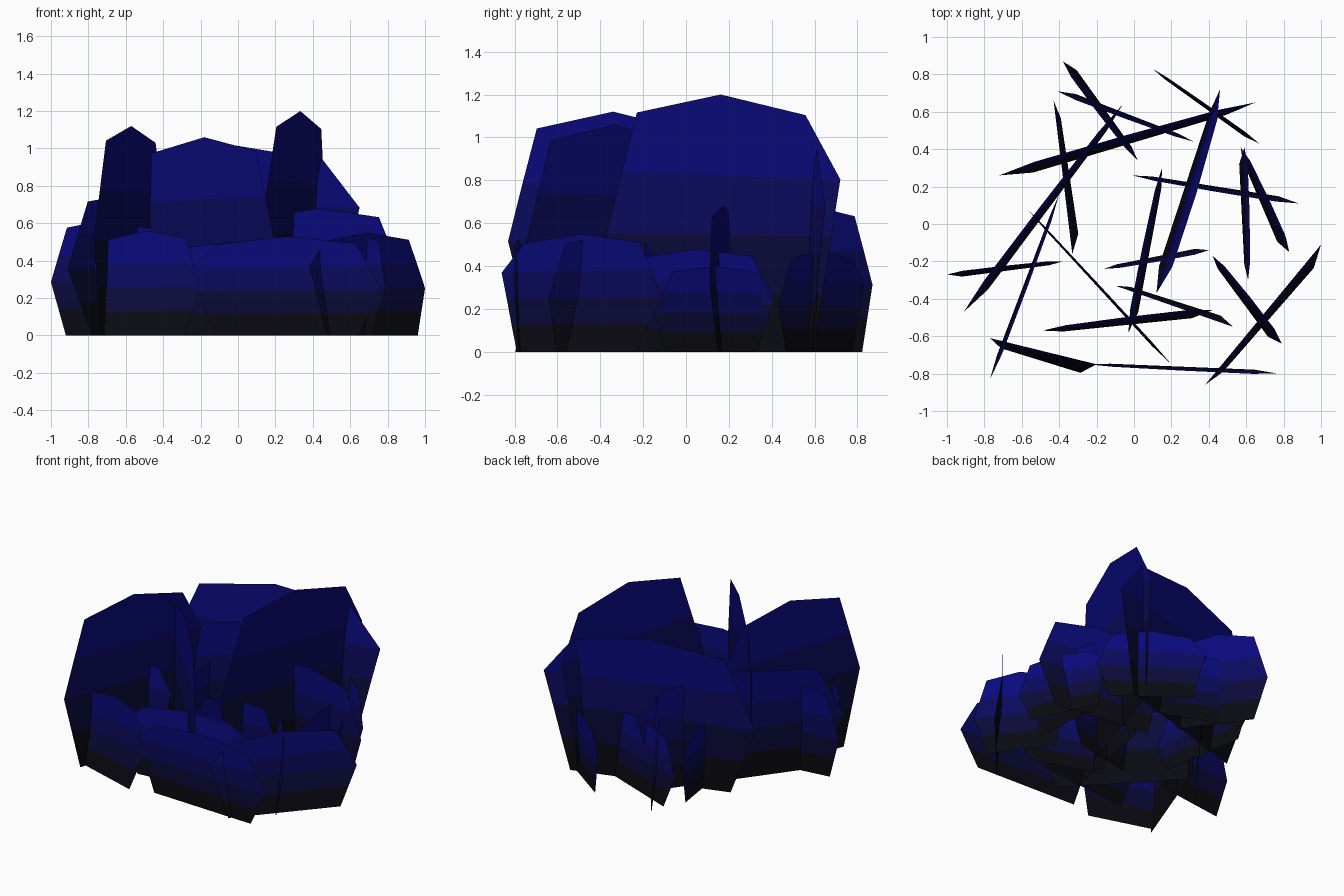
import bpy, bmesh
from mathutils import Vector


def material(name, rgb):
    m = bpy.data.materials.new(name)
    m.diffuse_color = (*rgb, 1)
    return m


# Gradient from near-black roots to blue tips
MATS = [material("root_black", (0.003, 0.003, 0.006)),
        material("lower_navy", (0.003, 0.003, 0.04)),
        material("middle_navy", (0.003, 0.003, 0.11)),
        material("tip_blue", (0.003, 0.003, 0.20))]

# Leaf outline: (position along half-width, height fraction) for left and right edges
LEFT = [(-0.75, 0.0), (-0.875, 0.23), (-1.0, 0.46), (-0.86, 0.70), (-0.72, 0.93)]
RIGHT = [(0.76, 0.0), (0.84, 0.22), (0.92, 0.45), (1.0, 0.67), (0.72, 0.92)]


def blade(name, a, b, height, lean, top=None):
    """Thin upright leaf from plan point a (low corner) to b.
    lean shifts the root sideways, top shifts the peak."""
    a, b = Vector(a), Vector(b)
    top = -0.6 * lean if top is None else top
    mid, half = (a + b) / 2, (b - a) / 2
    side = Vector((-half.y, half.x)).normalized()
    bm = bmesh.new()

    def vert(u, h, edge_h, root):
        # the sheet bends about its widest line
        if h < edge_h:
            off = root * (1 - h / edge_h)
        else:
            off = top * (h - edge_h) / (1 - edge_h)
        p = mid + half * u + side * off
        return bm.verts.new((p.x, p.y, h * height))

    rows = [(vert(*l, 0.46, lean), vert(*r, 0.67, lean * 0.6)) for l, r in zip(LEFT, RIGHT)]
    for i in range(len(rows) - 1):
        (l0, r0), (l1, r1) = rows[i], rows[i + 1]
        bm.faces.new((l0, r0, r1, l1)).material_index = i
    peak = vert(0.0, 1.0, 0.6, lean)
    bm.faces.new((rows[-1][0], rows[-1][1], peak)).material_index = 3
    me = bpy.data.meshes.new(name)
    bm.to_mesh(me)
    bm.free()
    for m in MATS:
        me.materials.append(m)
    ob = bpy.data.objects.new(name, me)
    bpy.context.collection.objects.link(ob)


# Tall blades
TALL = [((-0.72, 0.26), (0.65, 0.65), 1.02, -0.035),
        ((0.12, -0.37), (0.46, 0.72), 1.20, 0.03, -0.045),
        ((-0.77, -0.83), (-0.40, 0.16), 1.12, 0.01, -0.015),
        ((0.20, -0.75), (-0.57, 0.08), 1.06, 0.01),
        ((-0.91, -0.47), (-0.06, 0.64), 0.77, -0.03)]

# Outer ring of short blades
OUTER = [((1.0, -0.11), (0.38, -0.86), 0.55, 0.05, 0),
         ((-0.20, -0.75), (-0.77, -0.61), 0.56, 0.065, 0),
         ((0.77, -0.80), (-0.25, -0.75), 0.53, -0.015),
         ((-1.0, -0.27), (-0.38, -0.20), 0.62, -0.02),
         ((-0.38, 0.87), (0.02, 0.34), 0.68, 0.03),
         ((-0.41, 0.71), (0.32, 0.44), 0.50, 0.02),
         ((0.67, 0.43), (0.10, 0.83), 0.47, 0.015),
         ((0.83, -0.15), (0.57, 0.41), 0.40, 0.035),
         ((0.59, 0.41), (0.61, -0.30), 0.48, -0.03)]

# Inner short blades
INNER = [((0.88, 0.11), (-0.01, 0.26), 0.68, -0.02),
         ((0.79, -0.64), (0.42, -0.17), 0.54, 0.035),
         ((-0.33, -0.16), (-0.43, 0.66), 0.50, -0.045, 0),
         ((0.42, -0.46), (-0.49, -0.57), 0.50, 0.03),
         ((0.53, -0.55), (-0.10, -0.33), 0.48, -0.035, 0),
         ((0.40, -0.14), (-0.16, -0.24), 0.52, -0.02),
         ((-0.03, -0.58), (0.15, 0.30), 0.53, -0.03)]

for group, blades in (("tall_blade", TALL), ("outer_blade", OUTER), ("inner_blade", INNER)):
    for i, spec in enumerate(blades):
        blade(f"{group}_{i + 1}", *spec)
